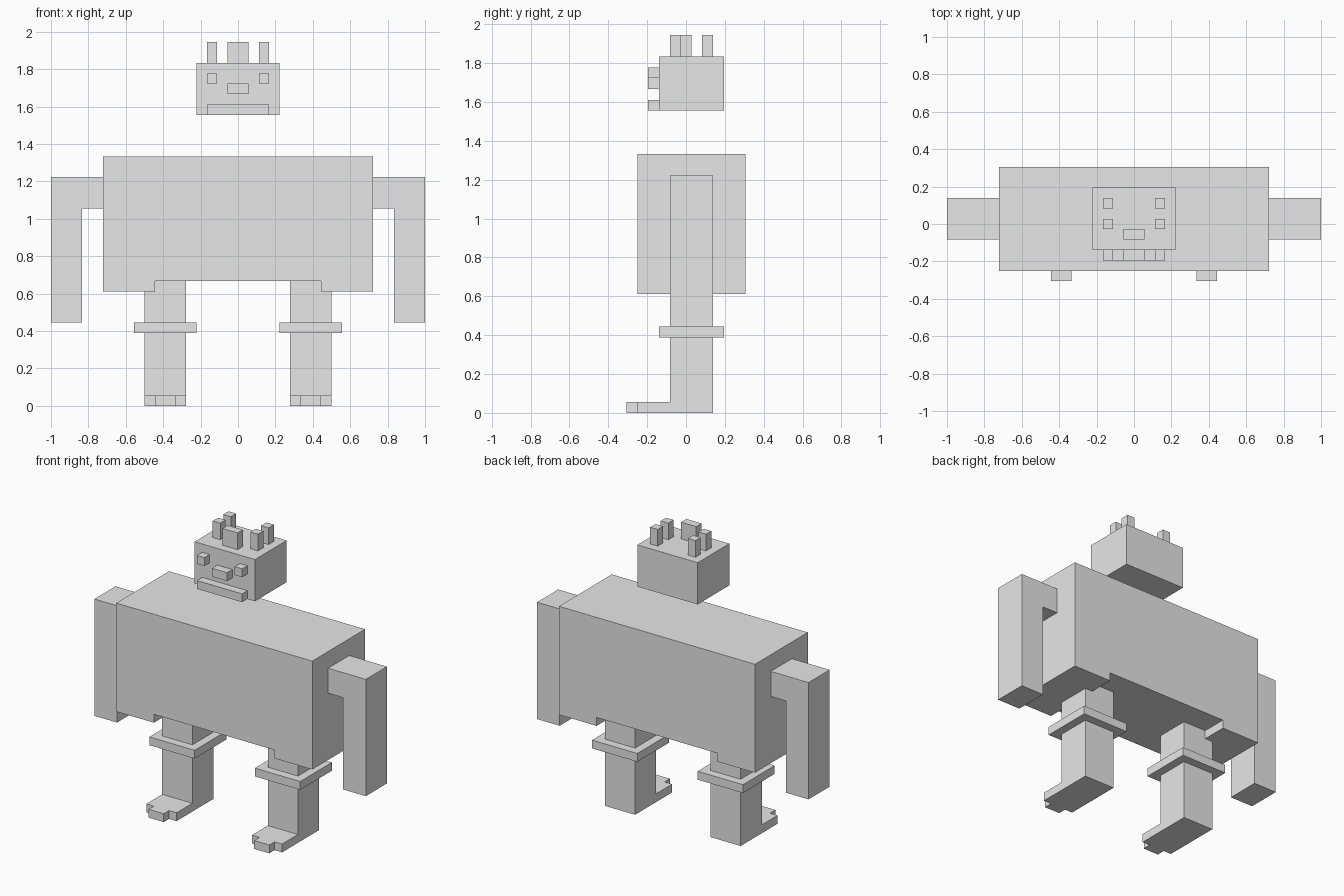
import bpy
import bmesh
from mathutils import Vector

U = 1 / 18  # one block of the modelling grid

cube = bpy.data.objects.get("Cube")
if cube:
    bpy.data.objects.remove(cube, do_unlink=True)

grey = bpy.data.materials.new("plain_grey")
grey.use_nodes = True
grey.diffuse_color = (0.8, 0.8, 0.8, 1)
grey.node_tree.nodes["Principled BSDF"].inputs["Base Color"].default_value = (0.8, 0.8, 0.8, 1)


def prism(name, outline, axis, start, end):
    """Extrude an outline in the plane across the axis, in grid blocks."""
    bm = bmesh.new()
    verts = []
    for a, b in outline:
        co = [a, b]
        co.insert(axis, start)
        verts.append(bm.verts.new(Vector(co) * U))
    face = bm.faces.new(verts)
    side = bmesh.ops.extrude_face_region(bm, geom=[face])
    shift = Vector((0, 0, 0))
    shift[axis] = (end - start) * U
    moved = [g for g in side["geom"] if isinstance(g, bmesh.types.BMVert)]
    bmesh.ops.translate(bm, verts=moved, vec=shift)
    bmesh.ops.recalc_face_normals(bm, faces=bm.faces)
    mesh = bpy.data.meshes.new(name)
    bm.to_mesh(mesh)
    bm.free()
    mesh.materials.append(grey)
    obj = bpy.data.objects.new(name, mesh)
    bpy.context.collection.objects.link(obj)
    return obj


def box(name, x, y, z):
    outline = [(x[0], y[0]), (x[1], y[0]), (x[1], y[1]), (x[0], y[1])]
    return prism(name, outline, 2, *z)


# Torso with a shallow recess between the hips
prism("torso", [(-13, 11), (-8, 11), (-8, 12), (8, 12), (8, 11), (13, 11),
                (13, 24), (-13, 24)], 1, -4.5, 5.5)

# Head and face
box("head", (-4, 4), (-2.5, 3.5), (28, 33))
box("nose", (-1, 1), (-3.5, -2.5), (30, 31))
box("mouth", (-3, 3), (-3.5, -2.5), (28, 29))
box("centre_crest", (-1, 1), (-1.5, -0.5), (33, 35))

# Paired parts
for side, s in (("left", 1), ("right", -1)):
    def span(a, b):
        return tuple(sorted((s * a, s * b)))

    box(side + "_eye", span(2, 3), (-3.5, -2.5), (31, 32))
    box(side + "_front_spike", span(2, 3), (-0.5, 0.5), (33, 35))
    box(side + "_back_spike", span(2, 3), (1.5, 2.5), (33, 35))

    # Bent arm hanging from the shoulder
    arm = [(13, 19), (15, 19), (15, 8), (18, 8), (18, 22), (13, 22)]
    prism(side + "_arm", [(s * x, z) for x, z in arm], 1, -1.5, 2.5)

    # Leg and foot in one piece, with a toe and a knee band
    leg = [(-4.5, 0), (2.5, 0), (2.5, 12), (-1.5, 12), (-1.5, 1), (-4.5, 1)]
    prism(side + "_leg", leg, 0, *span(5, 9))
    box(side + "_toe", span(6, 8), (-5.5, -4.5), (0, 1))
    box(side + "_knee_band", span(4, 10), (-2.5, 3.5), (7, 8))
